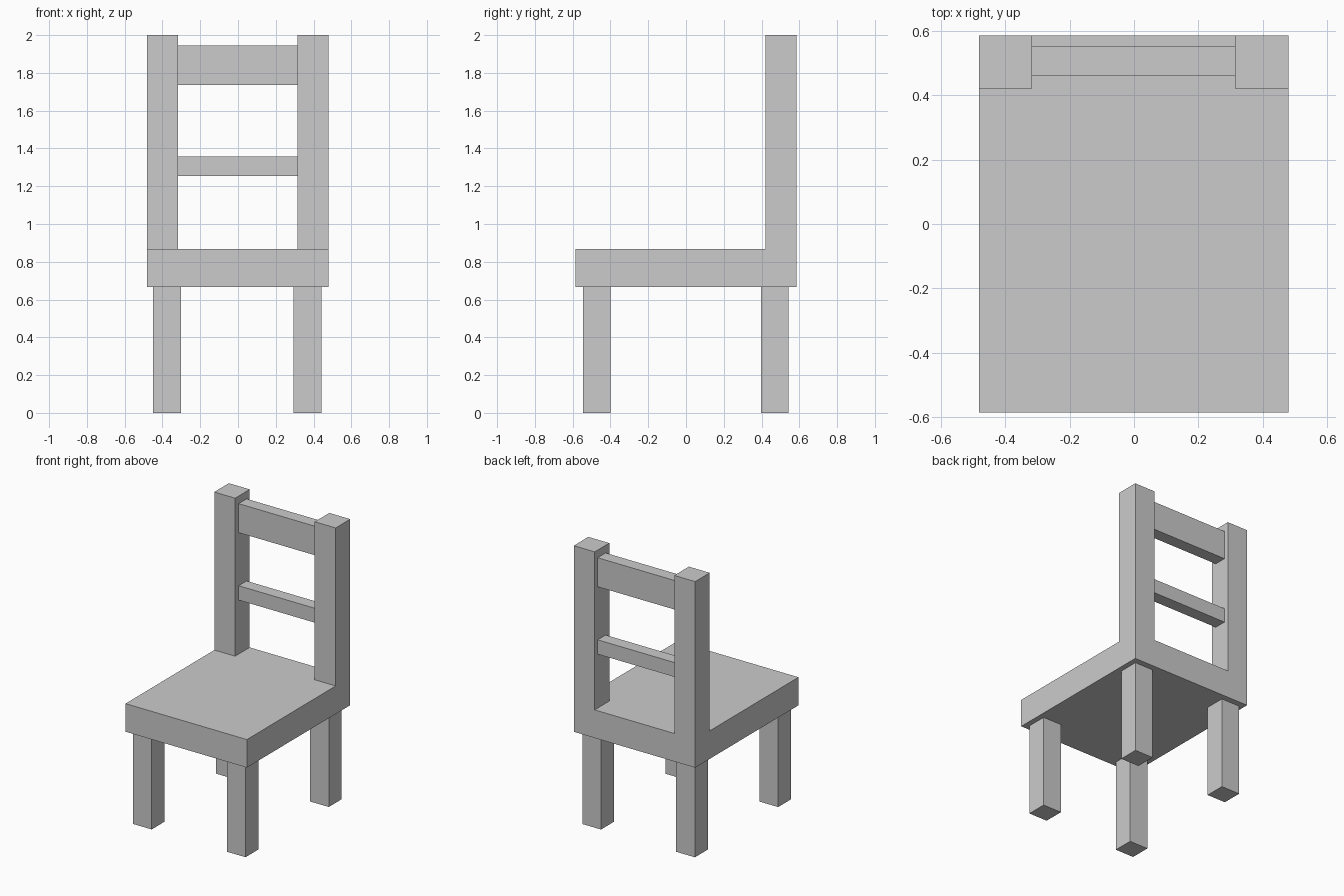
import bpy

if "Cube" in bpy.data.objects:
    bpy.data.objects.remove(bpy.data.objects["Cube"])


def box(name, x, y, z):
    """Axis-aligned box from (min, max) ranges."""
    ranges = (x, y, z)
    bpy.ops.mesh.primitive_cube_add(size=1, location=[(a + b) / 2 for a, b in ranges])
    obj = bpy.context.object
    obj.name = name
    obj.scale = [b - a for a, b in ranges]
    bpy.ops.object.transform_apply(location=False, rotation=False, scale=True)
    return obj


SEAT_BOTTOM, SEAT_TOP = 0.667, 0.868

# Seat slab
box("seat", (-0.482, 0.48), (-0.585, 0.585), (SEAT_BOTTOM, SEAT_TOP))

# Four square legs, set in slightly from the seat edge
for side, x in (("left", (-0.45, -0.302)), ("right", (0.294, 0.442))):
    for end, y in (("front", (-0.546, -0.4)), ("back", (0.396, 0.542))):
        box(f"{end}_leg_{side}", x, y, (0, SEAT_BOTTOM))

# Back posts standing on the seat, flush with its corners
for side, x in (("left", (-0.482, -0.317)), ("right", (0.314, 0.48))):
    box(f"back_post_{side}", x, (0.42, 0.585), (SEAT_TOP, 2.0))

# Rails between the posts
for name, z in (("top_rail", (1.737, 1.945)), ("middle_rail", (1.254, 1.357))):
    box(name, (-0.317, 0.314), (0.461, 0.551), z)
